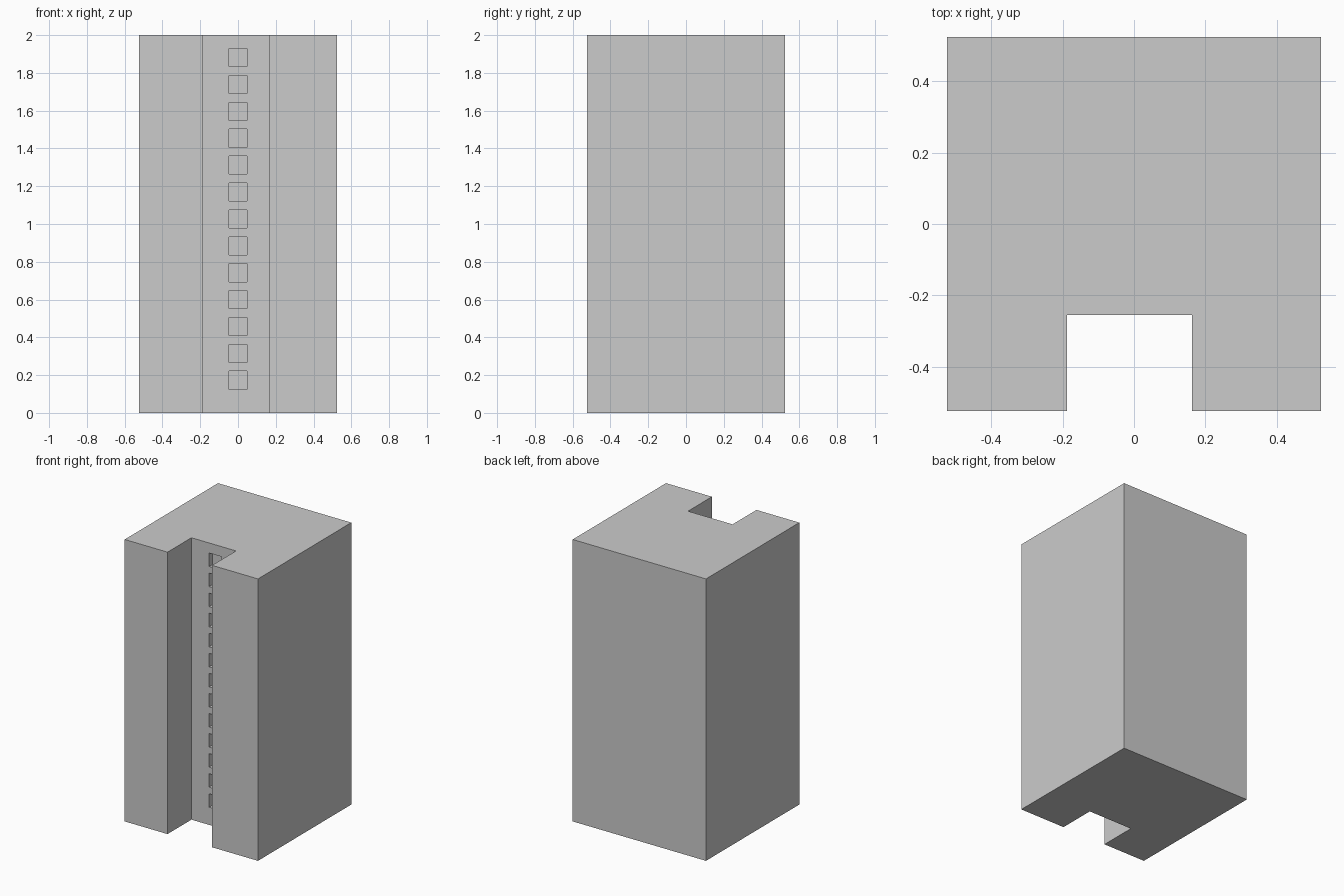
import bpy, bmesh
from mathutils import Matrix, Vector

if "Cube" in bpy.data.objects:
    bpy.data.objects.remove(bpy.data.objects["Cube"])

H = 0.523                      # half width of the block
SLOT_L, SLOT_R, SLOT_Y = -0.187, 0.163, -0.255


def make_object(name, bm):
    bmesh.ops.recalc_face_normals(bm, faces=bm.faces)
    mesh = bpy.data.meshes.new(name)
    bm.to_mesh(mesh)
    bm.free()
    obj = bpy.data.objects.new(name, mesh)
    bpy.context.collection.objects.link(obj)
    return obj


# Slotted block: U-shaped footprint extruded upward
bm = bmesh.new()
footprint = [(-H, -H), (SLOT_L, -H), (SLOT_L, SLOT_Y), (SLOT_R, SLOT_Y),
             (SLOT_R, -H), (H, -H), (H, H), (-H, H)]
base = bm.faces.new([bm.verts.new((x, y, 0)) for x, y in footprint])
top = bmesh.ops.extrude_face_region(bm, geom=[base])["geom"]
bmesh.ops.translate(bm, vec=(0, 0, 2),
                    verts=[v for v in top if isinstance(v, bmesh.types.BMVert)])
block = make_object("slotted_block", bm)

# Column of shallow square pockets in the slot's back wall
COUNT, PITCH, SIZE, DEPTH = 13, 0.1423, 0.096, 0.035
bm = bmesh.new()
for i in range(COUNT):
    center = Vector((0, SLOT_Y, 0.173 + i * PITCH))
    bmesh.ops.create_cube(bm, size=1, matrix=Matrix.Translation(center)
                          @ Matrix.Diagonal((SIZE, 2 * DEPTH, SIZE, 1)))
cutter = make_object("pocket_cutter", bm)
cutter.hide_render = True
cutter.hide_set(True)

cut = block.modifiers.new("pockets", 'BOOLEAN')
cut.operation = 'DIFFERENCE'
cut.solver = 'EXACT'
cut.object = cutter
